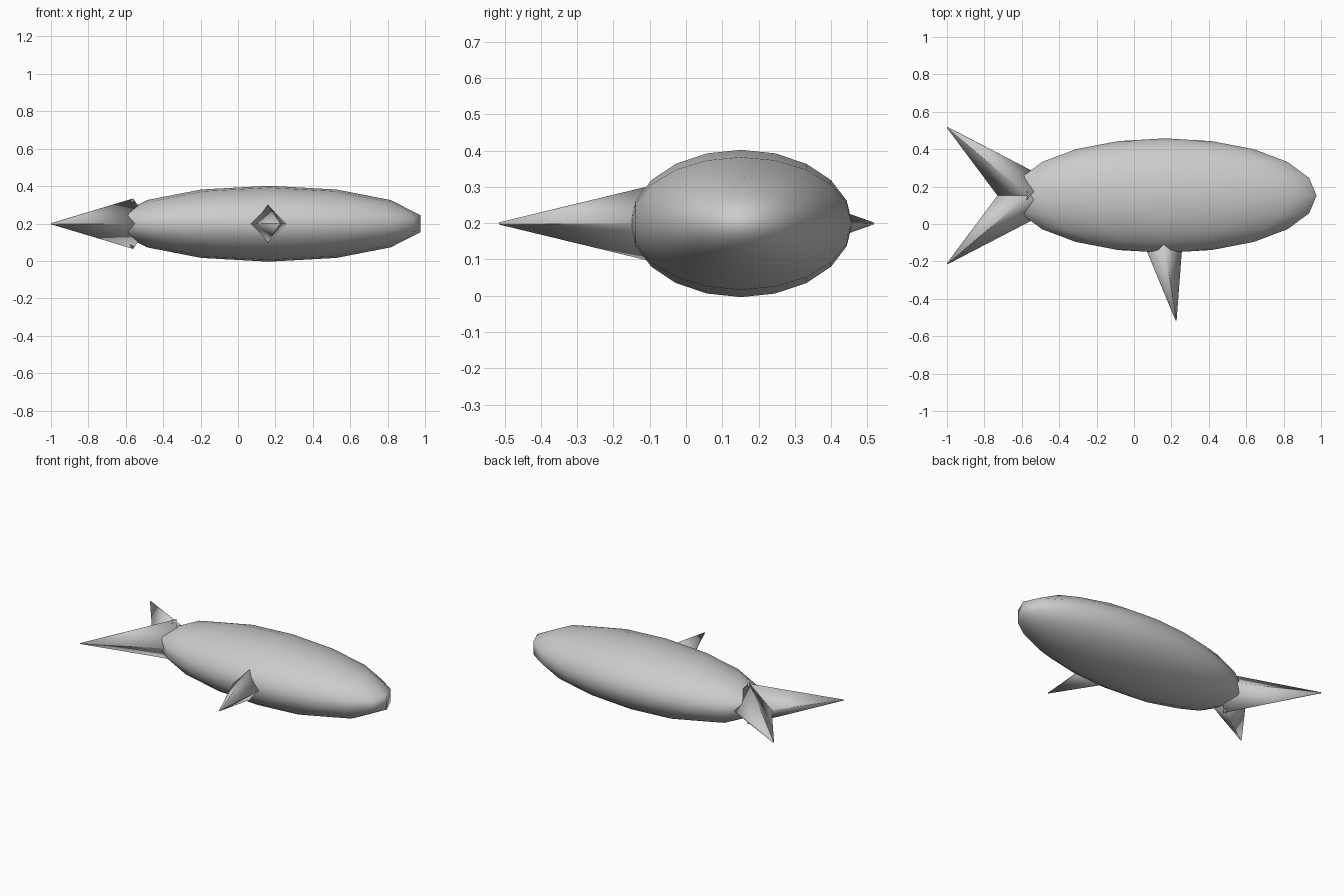
import bpy
from mathutils import Vector

if "Cube" in bpy.data.objects:
    bpy.data.objects.remove(bpy.data.objects["Cube"])

CY, CZ = 0.152, 0.199   # centre line of the fish


def smooth(ob, name):
    ob.name = name
    bpy.ops.object.shade_smooth()


def fin(name, base, tip, radius):
    # four-sided spike from base to tip, ridges up/down and left/right
    base, tip = Vector(base), Vector(tip)
    d = tip - base
    bpy.ops.mesh.primitive_cone_add(vertices=4, radius1=radius, radius2=0.003,
                                    depth=d.length, location=(base + tip) / 2)
    ob = bpy.context.object
    ob.rotation_euler = d.to_track_quat('Z', 'Y').to_euler()
    smooth(ob, name)


# body: stretched sphere with its poles on the y axis
bpy.ops.mesh.primitive_uv_sphere_add(segments=14, ring_count=10, radius=1,
                                     location=(0.165, CY, CZ),
                                     rotation=(1.5707963, 0, 0))
bpy.context.object.scale = (0.832, 0.203, 0.306)
smooth(bpy.context.object, "body")

# forked tail
for side, name in ((1, "tail_upper"), (-1, "tail_lower")):
    fin(name, (-0.56, CY - side * 0.008, CZ), (-0.999, CY + side * 0.365, CZ), 0.135)

# single side fin
fin("side_fin", (0.152, -0.06, CZ), (0.225, -0.515, CZ), 0.113)
